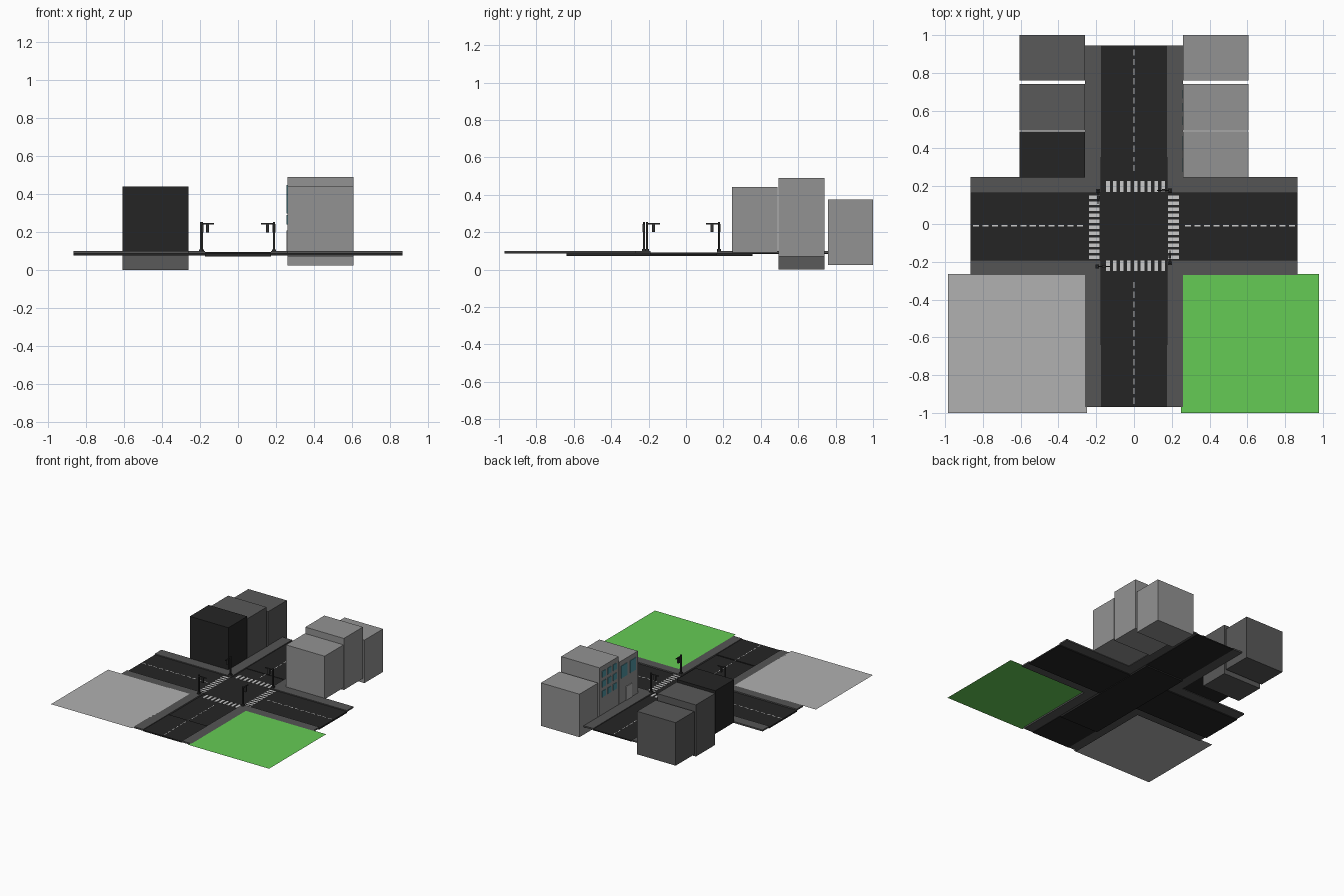
import bpy, bmesh
from mathutils import Vector

if "Cube" in bpy.data.objects:
    bpy.data.objects.remove(bpy.data.objects["Cube"])


def mat(name, rgb):
    m = bpy.data.materials.new(name)
    m.diffuse_color = (*rgb, 1)
    m.use_nodes = True
    m.node_tree.nodes["Principled BSDF"].inputs["Base Color"].default_value = m.diffuse_color
    return m


ASPHALT = mat("asphalt", (0.018, 0.018, 0.018))
PAVING = mat("paving", (0.09, 0.09, 0.09))
DARK = mat("dark_wall", (0.10, 0.10, 0.10))
PALE = mat("pale_wall", (0.29, 0.29, 0.29))
PLAZA = mat("plaza", (0.44, 0.44, 0.44))
GRASS = mat("grass", (0.13, 0.60, 0.09))
PAINT = mat("road_paint", (0.75, 0.75, 0.75))
GLASS = mat("glass", (0.08, 0.30, 0.36))
METAL = mat("dark_metal", (0.03, 0.03, 0.03))


def finish(name, bm, material):
    me = bpy.data.meshes.new(name)
    bm.to_mesh(me)
    bm.free()
    me.materials.append(material)
    ob = bpy.data.objects.new(name, me)
    bpy.context.collection.objects.link(ob)
    return ob


def boxes(name, material, spans):
    """One object from boxes given as (x0, x1, y0, y1, z0, z1)."""
    bm = bmesh.new()
    for x0, x1, y0, y1, z0, z1 in spans:
        vs = bmesh.ops.create_cube(bm, size=1)["verts"]
        for v in vs:
            v.co = Vector(((x0 + x1) / 2 + v.co.x * (x1 - x0),
                           (y0 + y1) / 2 + v.co.y * (y1 - y0),
                           (z0 + z1) / 2 + v.co.z * (z1 - z0)))
    return finish(name, bm, material)


def flat(name, material, x0, x1, y0, y1, z):
    bm = bmesh.new()
    bm.faces.new([bm.verts.new(p) for p in
                  ((x0, y0, z), (x1, y0, z), (x1, y1, z), (x0, y1, z))])
    return finish(name, bm, material)


# Road slabs
boxes("cross_road", ASPHALT, [(-0.865, 0.865, -0.19, 0.165, 0.078, 0.09)])
boxes("main_road_middle", ASPHALT, [(-0.175, 0.175, -0.64, 0.355, 0.072, 0.089)])
boxes("main_road_ends", ASPHALT, [(-0.175, 0.175, -0.97, -0.64, 0.085, 0.095),
                                  (-0.175, 0.175, 0.355, 0.945, 0.083, 0.092)])

# Pavements, two strips for each corner
walks = []
for s in (-1, 1):
    a, b = sorted((s * 0.175, s * 0.26))
    c, d = sorted((s * 0.26, s * 0.865))
    walks += [(a, b, -0.97, -0.19, 0.088, 0.1), (a, b, 0.165, 0.945, 0.086, 0.098),
              (c, d, -0.27, -0.19, 0.088, 0.1), (c, d, 0.165, 0.25, 0.086, 0.098)]
boxes("pavements", PAVING, walks)

# Open ground lots
flat("plaza_lot", PLAZA, -0.985, -0.25, -1.0, -0.265, 0.1)
flat("grass_lot", GRASS, 0.25, 0.98, -1.0, -0.265, 0.1)

# Lane dashes
dashes = []
for i in range(12):
    t = 0.27 + i * 0.05
    for s in (-1, 1):
        a, b = sorted((s * t, s * (t + 0.032)))
        dashes.append((a, b, -0.014, -0.006, 0.089, 0.091))
for i in range(13):
    t = 0.28 + i * 0.051
    for y in (-t - 0.06, t):
        z = 0.09 if -0.64 < y < 0.34 else (0.0955 if y < 0 else 0.0925)
        dashes.append((-0.003, 0.003, y, y + 0.033, z - 0.002, z))
boxes("lane_dashes", PAINT, dashes)

# Zebra crossings
bars = []
for i in range(9):
    x = -0.147 + i * 0.0365
    for y in (-0.25, 0.17):
        bars.append((x, x + 0.019, y, y + 0.058, 0.088, 0.0912))
for i in range(11):
    y = -0.185 + i * 0.0318
    for x in (-0.239, 0.18):
        bars.append((x, x + 0.057, y, y + 0.017, 0.088, 0.0912))
boxes("zebra_crossings", PAINT, bars)

# Buildings along both sides of the far street
rows = ((0.247, 0.49), (0.495, 0.74), (0.76, 1.0))
levels = {-1: ((0.09, 0.44), (0.0, 0.42), (0.025, 0.375)),
          1: ((0.09, 0.44), (0.07, 0.49), (0.025, 0.375))}
for side, word in ((-1, "left"), (1, "right")):
    x0, x1 = sorted((side * 0.26, side * 0.607))
    for n, ((y0, y1), (z0, z1)) in enumerate(zip(rows, levels[side])):
        wall = PALE if side == 1 else (ASPHALT if n == 0 else DARK)
        boxes(f"{word}_building_{n + 1}", wall, [(x0, x1, y0, y1, z0, z1)])

# Windows and door on the street side of the right buildings
boxes("large_windows", GLASS, [(0.256, 0.262, y, y + 0.075, 0.30, 0.40)
                               for y in (0.275, 0.39)])
boxes("small_windows", GLASS, [(0.256, 0.262, 0.525 + i * 0.07, 0.57 + i * 0.07,
                                0.24 + k * 0.08, 0.29 + k * 0.08)
                               for i in range(3) for k in range(3)])
boxes("front_door", PLAZA, [(0.256, 0.262, 0.33, 0.40, 0.098, 0.21)])

# Traffic lights: pole position and direction of the arm
lights = (("north_east", 0.19, 0.178, -1, 0), ("south_west", -0.195, -0.225, 1, 0),
          ("north_west", -0.19, 0.175, 0, -1), ("south_east", 0.19, -0.208, 0, 1))
for name, px, py, dx, dy in lights:
    def part(t0, t1, w, z0, z1):
        xs = sorted((px + dx * t0, px + dx * t1)) if dx else (px - w, px + w)
        ys = sorted((py + dy * t0, py + dy * t1)) if dy else (py - w, py + w)
        return (*xs, *ys, z0, z1)
    boxes(f"traffic_light_{name}", METAL, [
        part(-0.005, 0.005, 0.005, 0.09, 0.255),
        part(-0.005, 0.068, 0.003, 0.241, 0.248),
        part(0.027, 0.043, 0.007, 0.2, 0.243),
        part(-0.01, 0.01, 0.01, 0.09, 0.11)])
